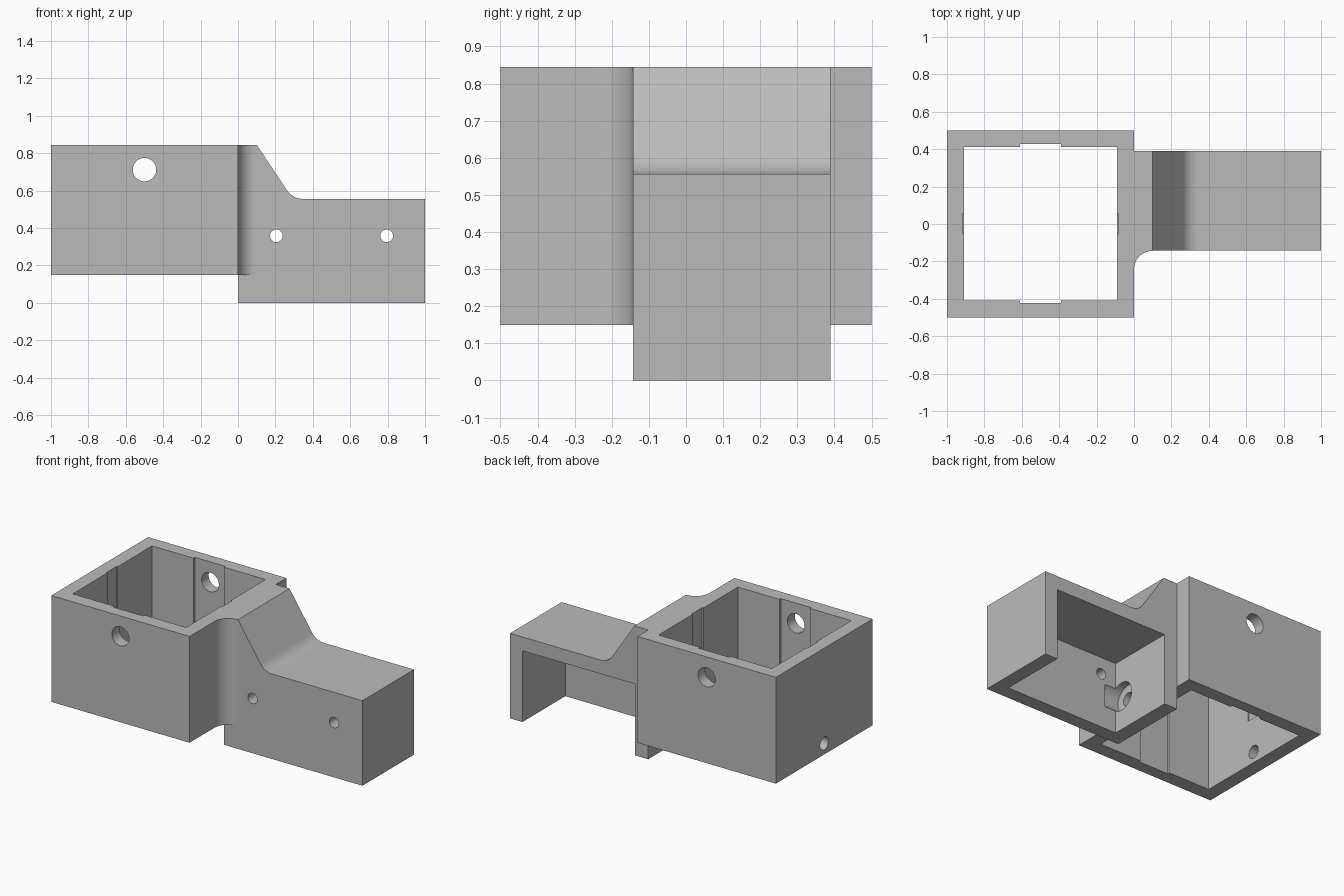
import bpy, bmesh
from math import sin, cos, radians
from mathutils import Vector

cube = bpy.data.objects.get("Cube")
if cube:
    bpy.data.objects.remove(cube, do_unlink=True)

grey = bpy.data.materials.new("mid_grey")
grey.use_nodes = True
colour = (0.5, 0.5, 0.5, 1)
grey.diffuse_color = colour
grey.node_tree.nodes["Principled BSDF"].inputs["Base Color"].default_value = colour


def prism(name, points, offset):
    """Extrude a closed outline along the offset vector."""
    bm = bmesh.new()
    face = bm.faces.new([bm.verts.new(p) for p in points])
    out = bmesh.ops.extrude_face_region(bm, geom=[face])
    moved = [v for v in out["geom"] if isinstance(v, bmesh.types.BMVert)]
    bmesh.ops.translate(bm, verts=moved, vec=Vector(offset))
    bmesh.ops.recalc_face_normals(bm, faces=bm.faces)
    mesh = bpy.data.meshes.new(name)
    bm.to_mesh(mesh)
    bm.free()
    mesh.materials.append(grey)
    obj = bpy.data.objects.new(name, mesh)
    bpy.context.collection.objects.link(obj)
    return obj


def block(name, x0, x1, y0, y1, z0, z1):
    return prism(name, [(x0, y0, z0), (x1, y0, z0), (x1, y1, z0), (x0, y1, z0)],
                 (0, 0, z1 - z0))


def arc(cx, cy, r, a0, a1, steps):
    angles = [radians(a0 + (a1 - a0) * i / steps) for i in range(steps + 1)]
    return [(cx + r * cos(a), cy + r * sin(a)) for a in angles]


def rod(name, axis, start, r, length):
    """Cylinder along x or y."""
    x, y, z = start
    ring = arc(0, 0, r, 0, 352.5, 47)
    if axis == "x":
        return prism(name, [(x, y + a, z + b) for a, b in ring], (length, 0, 0))
    return prism(name, [(x + a, y, z + b) for a, b in ring], (0, length, 0))


def combine(target, tool, operation):
    """Apply an exact boolean and discard the tool."""
    mod = target.modifiers.new("combine", "BOOLEAN")
    mod.operation, mod.solver, mod.object = operation, "EXACT", tool
    bpy.context.view_layer.objects.active = target
    bpy.ops.object.modifier_apply(modifier=mod.name)
    bpy.data.objects.remove(tool, do_unlink=True)


TOP, BASE, STEP, WALL, LAP = 0.845, 0.15, 0.556, 0.09, 0.04
FRONT, BACK = -0.143, 0.39
BOLT_Z = 0.222

# Square frame
body = block("socket_bracket", -1, 0, -0.5, 0.5, BASE, TOP)

# Side arm with sloped shoulder and rounded step
outline = [(0, 0), (1, 0), (1, STEP)]
outline += arc(0.346, STEP + 0.1, 0.1, -90, -146.3, 10)
outline += [(0.1, TOP), (-LAP, TOP), (-LAP, BASE), (0, BASE)]
arm = prism("arm", [(x, FRONT, z) for x, z in outline], (0, BACK - FRONT, 0))
combine(body, arm, "UNION")

# Concave fillet in the front corner between frame and arm
curve = arc(0.1, FRONT - 0.1, 0.1, 180, 90, 12)
curve += [(0.1, FRONT + LAP), (-LAP, FRONT + LAP), (-LAP, FRONT - 0.1)]
fillet = prism("fillet", [(x, y, BASE) for x, y in curve], (0, 0, TOP - BASE))
combine(body, fillet, "UNION")

# Socket opening, wide through grooves and narrow blind grooves
cuts = [
    block("socket", -1 + WALL, -WALL, -0.408, 0.412, -0.1, 1),
    block("wide_groove", -0.61, -0.39, -0.422, 0.427, -0.1, 1),
    block("narrow_groove", -0.918, -0.082, -0.05, 0.055, 0.45, 1),
    # Arm cavity, open below and behind
    block("arm_cavity", WALL + 0.005, 1 - WALL, FRONT + WALL, 0.6, -0.1, STEP - WALL),
    # Cross hole, long bolt hole and its head recess
    rod("cross_hole", "y", (-0.5, -0.7, 0.712), 0.0625, 1.4),
    rod("bolt_hole", "x", (-1.2, 0, BOLT_Z), 0.042, 1.5),
    rod("head_recess", "x", (0.045, 0, BOLT_Z), 0.092, 0.13),
]
# Small screw holes in the arm front
cuts += [rod("screw_hole", "y", (x, -0.4, 0.358), 0.034, 0.5) for x in (0.205, 0.795)]
for cut in cuts:
    combine(body, cut, "DIFFERENCE")

bpy.ops.object.select_all(action="DESELECT")
body.select_set(True)
bpy.context.view_layer.objects.active = body
bpy.ops.object.shade_smooth_by_angle(angle=radians(20))
